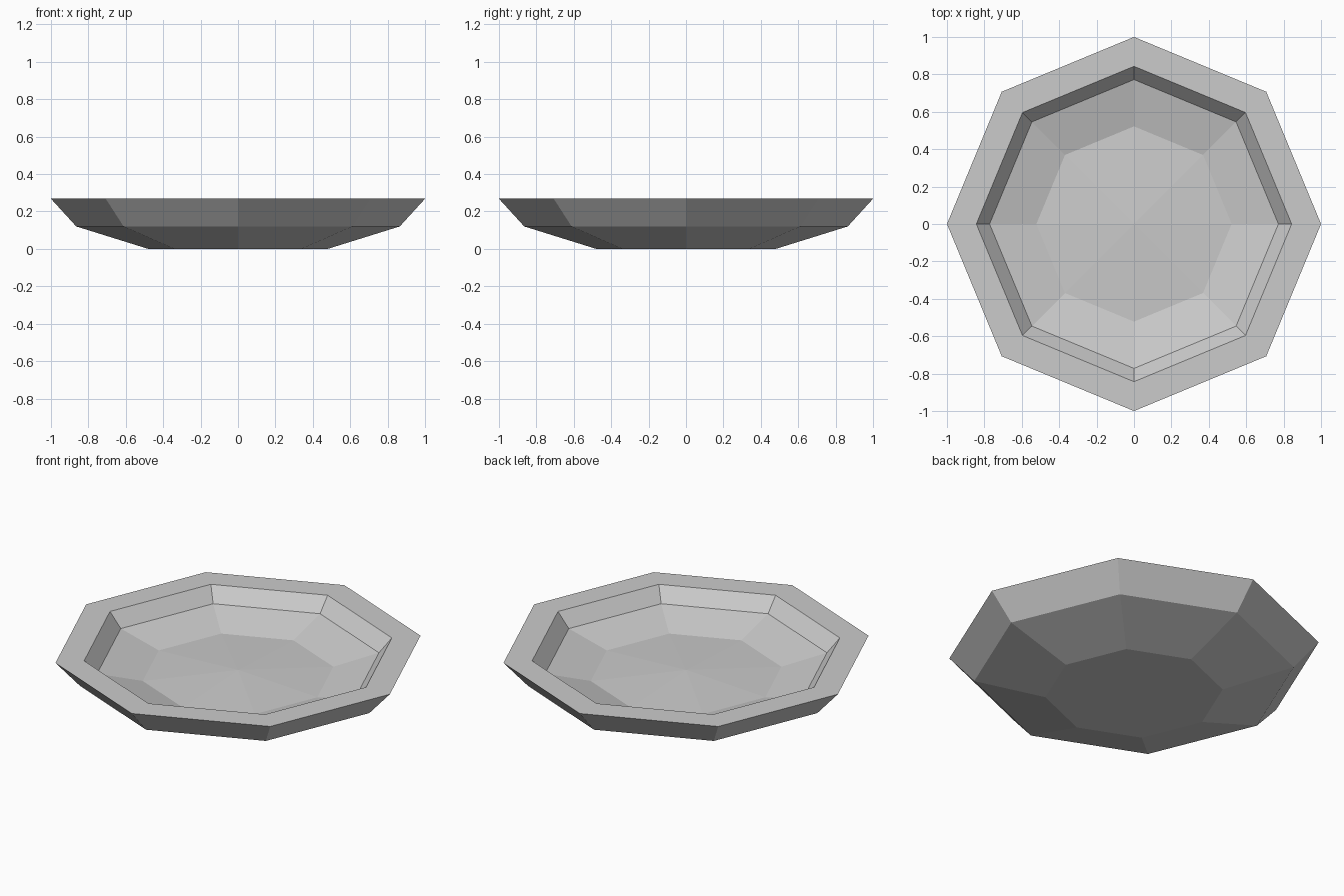
import bpy
import bmesh
from math import cos, sin, pi

cube = bpy.data.objects.get("Cube")
if cube:
    bpy.data.objects.remove(cube)

SIDES = 8


def make_material(name, rgb):
    mat = bpy.data.materials.new(name)
    mat.use_nodes = True
    color = (*rgb, 1.0)
    mat.diffuse_color = color
    mat.node_tree.nodes["Principled BSDF"].inputs["Base Color"].default_value = color
    return mat


def lathe(name, rings, top_z, mat):
    """Revolve (radius, z) rings, with a flat base and a fanned centre."""
    bm = bmesh.new()
    loops = []
    for r, z in rings:
        angles = [2 * pi * i / SIDES for i in range(SIDES)]
        loops.append([bm.verts.new((r * cos(a), r * sin(a), z)) for a in angles])
    bm.faces.new(loops[0][::-1])
    for low, high in zip(loops, loops[1:]):
        for i in range(SIDES):
            j = (i + 1) % SIDES
            bm.faces.new((low[i], low[j], high[j], high[i]))
    centre = bm.verts.new((0, 0, top_z))
    for i in range(SIDES):
        bm.faces.new((loops[-1][i], loops[-1][(i + 1) % SIDES], centre))
    bmesh.ops.recalc_face_normals(bm, faces=bm.faces)
    mesh = bpy.data.meshes.new(name)
    bm.to_mesh(mesh)
    bm.free()
    mesh.materials.append(mat)
    obj = bpy.data.objects.new(name, mesh)
    bpy.context.collection.objects.link(obj)
    return obj


# Faceted plate: base, outer wall, flat rim, inner step, sloped bowl, raised centre
profile = [
    (0.48, 0.0),
    (0.865, 0.12),
    (1.0, 0.268),
    (0.843, 0.268),
    (0.772, 0.185),
    (0.522, 0.122),
]
lathe("plate", profile, 0.146, make_material("light grey", (0.6, 0.6, 0.6)))
